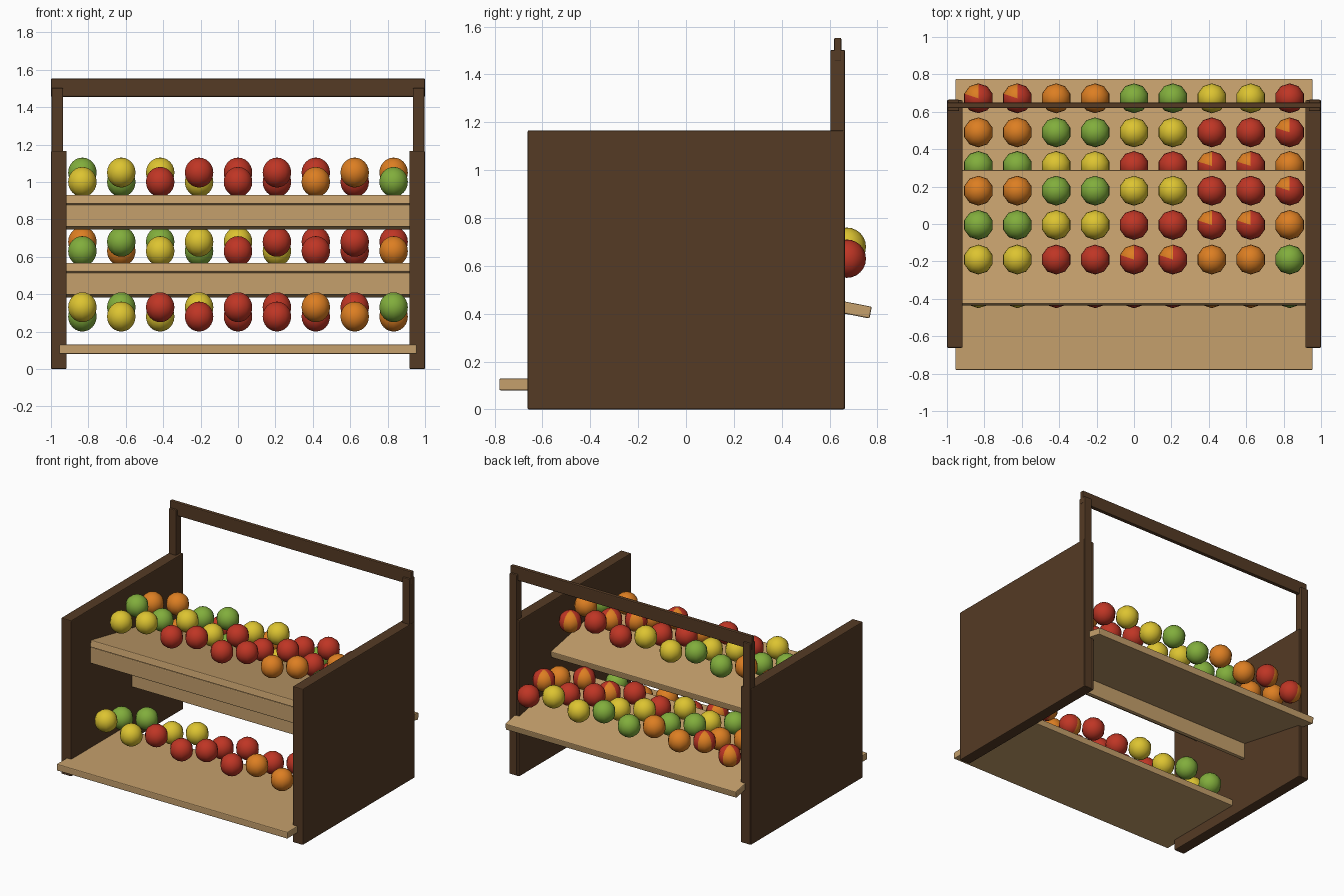
import bpy, bmesh, math
from mathutils import Matrix

if "Cube" in bpy.data.objects:
    bpy.data.objects.remove(bpy.data.objects["Cube"])


def material(name, rgb):
    m = bpy.data.materials.new(name)
    m.diffuse_color = (*rgb, 1)
    m.use_nodes = True
    m.node_tree.nodes["Principled BSDF"].inputs["Base Color"].default_value = m.diffuse_color
    return m


DARK = material("dark_wood", (0.09, 0.043, 0.018))
TAN = material("light_wood", (0.56, 0.35, 0.15))
RED = material("red_fruit", (0.52, 0.036, 0.018))
ORANGE = material("orange_fruit", (0.72, 0.21, 0.016))
GREEN = material("green_fruit", (0.22, 0.42, 0.045))
YELLOW = material("yellow_fruit", (0.72, 0.55, 0.03))


def add_object(name, bm, mats):
    mesh = bpy.data.meshes.new(name)
    bm.to_mesh(mesh)
    bm.free()
    for m in mats:
        mesh.materials.append(m)
    ob = bpy.data.objects.new(name, mesh)
    bpy.context.collection.objects.link(ob)
    return ob


def box(name, centre, size, mat, tilt=0.0, bevel=0.006):
    bm = bmesh.new()
    bmesh.ops.create_cube(bm, size=1)
    bmesh.ops.scale(bm, vec=size, verts=bm.verts)
    bmesh.ops.bevel(bm, geom=bm.edges[:], offset=bevel, segments=2,
                    profile=0.5, affect='EDGES')
    bm.transform(Matrix.Translation(centre) @ Matrix.Rotation(tilt, 4, 'X'))
    return add_object(name, bm, [mat])


# Side panels and rear posts
for side, s in (("left", -1), ("right", 1)):
    box(side + "_side_panel", (s * 0.958, 0, 0.583), (0.084, 1.324, 1.166), DARK)
    box(side + "_rear_post", (s * 0.966, 0.634, 0.752), (0.062, 0.062, 1.5), DARK)

# Top rail
box("top_rail", (0, 0.634, 1.504), (2.0, 0.03, 0.098), DARK)

# Flat bottom shelf
box("bottom_shelf", (0, -0.413, 0.105), (1.91, 0.734, 0.05), TAN)

# Tilted upper shelves, each with a lip board under the front edge
TILT = math.radians(11)
LENGTH = 0.73
for name, y, z in (("middle", 0.055, 0.544), ("top", -0.432, 0.907)):
    centre = (0, y + LENGTH / 2 * math.cos(TILT), z - LENGTH / 2 * math.sin(TILT))
    box(name + "_shelf", centre, (1.91, LENGTH, 0.05), TAN, -TILT)
    box(name + "_shelf_lip", (0, y + 0.015, z - 0.088), (1.88, 0.03, 0.12), TAN)


# Fruit: smooth balls, some red ones have an orange wedge
def fruit_mesh(name, mats, wedge):
    bm = bmesh.new()
    bmesh.ops.create_uvsphere(bm, u_segments=10, v_segments=12, radius=0.08)
    for f in bm.faces:
        f.smooth = True
        c = f.calc_center_median()
        angle = math.degrees(math.atan2(c.y, c.x)) % 360
        if wedge and 108 < angle < 180:
            f.material_index = 1
    mesh = bpy.data.meshes.new(name)
    bm.to_mesh(mesh)
    bm.free()
    for m in mats:
        mesh.materials.append(m)
    return mesh


plain = [fruit_mesh(n, [m], False) for n, m in
         (("orange", ORANGE), ("green_apple", GREEN), ("lemon", YELLOW), ("red_apple", RED))]
kinds = plain + [fruit_mesh("blushed_apple", [RED, ORANGE], True)]

# Rows: shelf name, y, low z, colour offset, which columns sit higher
rows = [("bottom", -0.37, 0.28, 4, 0), ("bottom", -0.185, 0.28, 2, 1),
        ("middle", 0.31, 0.63, 2, 1), ("middle", 0.49, 0.63, 0, 0), ("middle", 0.672, 0.63, 8, 1),
        ("top", -0.19, 1.0, 4, 1), ("top", -0.005, 1.0, 2, 0), ("top", 0.178, 1.0, 0, 1)]
for shelf, y, z, offset, high in rows:
    for col in range(9):
        ob = bpy.data.objects.new(shelf + "_fruit", kinds[(col + offset) % 10 // 2])
        ob.location = (-0.832 + col * 0.208, y, z + (0.05 if col % 2 == high else 0))
        bpy.context.collection.objects.link(ob)
